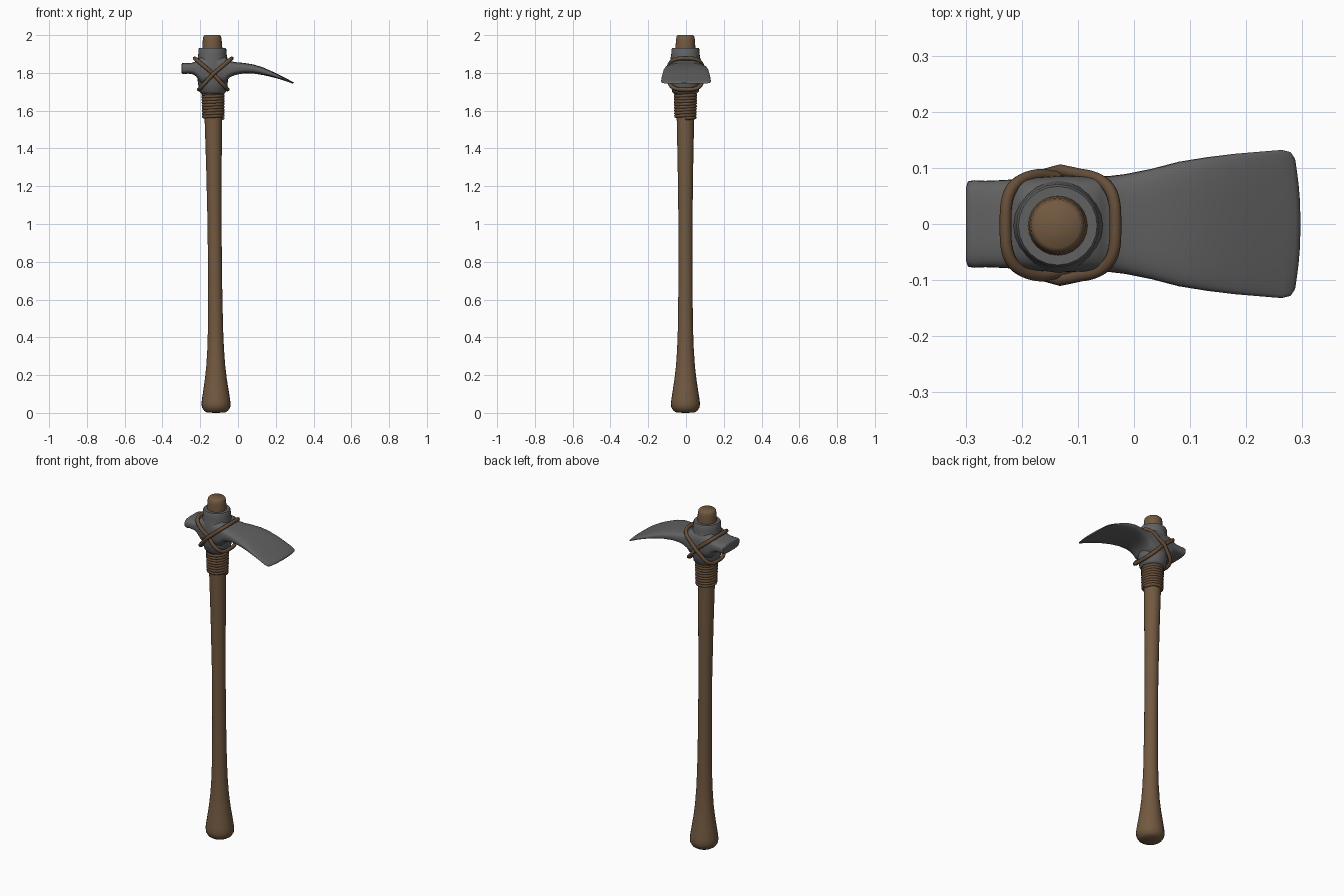
import bpy, bmesh
from math import sin, cos, pi, copysign
from mathutils import Vector

cube = bpy.data.objects.get("Cube")
if cube:
    bpy.data.objects.remove(cube)


def material(name, rgb):
    m = bpy.data.materials.new(name)
    m.use_nodes = True
    m.diffuse_color = (*rgb, 1)
    m.node_tree.nodes["Principled BSDF"].inputs["Base Color"].default_value = (*rgb, 1)
    return m


wood = material("brown wood", (0.17, 0.10, 0.052))
stone = material("grey stone", (0.12, 0.12, 0.12))
cord = material("dark brown cord", (0.135, 0.078, 0.042))


def finish(obj, mat, angle=45):
    obj.data.materials.append(mat)
    bpy.ops.object.select_all(action='DESELECT')
    obj.select_set(True)
    bpy.context.view_layer.objects.active = obj
    bpy.ops.object.shade_smooth_by_angle(angle=angle * pi / 180)


def loft(name, rings, mat, angle=45):
    """Skin a list of closed rings and cap both ends."""
    bm = bmesh.new()
    loops = [[bm.verts.new(p) for p in ring] for ring in rings]
    n = len(loops[0])
    for a, b in zip(loops, loops[1:]):
        for i in range(n):
            j = (i + 1) % n
            bm.faces.new((a[i], a[j], b[j], b[i]))
    bm.faces.new(loops[0])
    bm.faces.new(loops[-1])
    bmesh.ops.recalc_face_normals(bm, faces=bm.faces)
    mesh = bpy.data.meshes.new(name)
    bm.to_mesh(mesh)
    bm.free()
    obj = bpy.data.objects.new(name, mesh)
    bpy.context.collection.objects.link(obj)
    finish(obj, mat, angle)


def shaft_x(z):
    """The handle leans slightly towards the poll."""
    return -0.116 - 0.006 * z - 0.0022 * z * z


def disc(z, r, n=24):
    return [(shaft_x(z) + r * cos(2 * pi * i / n),
             -0.003 + r * sin(2 * pi * i / n), z) for i in range(n)]


def tube(name, points, radius, mat, cyclic):
    """Round cord through a list of points."""
    cu = bpy.data.curves.new(name, 'CURVE')
    cu.dimensions = '3D'
    cu.bevel_depth = radius
    cu.bevel_resolution = 2
    cu.use_fill_caps = True
    s = cu.splines.new('POLY')
    s.points.add(len(points) - 1)
    for p, co in zip(s.points, points):
        p.co = (*co, 1)
    s.use_cyclic_u = cyclic
    tmp = bpy.data.objects.new(name, cu)
    mesh = bpy.data.meshes.new_from_object(tmp)
    bpy.data.objects.remove(tmp)
    obj = bpy.data.objects.new(name, mesh)
    bpy.context.collection.objects.link(obj)
    finish(obj, mat, 60)


# Handle with swollen foot and slightly chamfered top
handle = [(0.012, 0.0), (0.05, 0.003), (0.064, 0.012), (0.075, 0.03),
          (0.077, 0.05), (0.074, 0.075), (0.067, 0.12), (0.058, 0.18),
          (0.050, 0.25), (0.044, 0.34), (0.040, 0.45), (0.037, 0.7),
          (0.037, 1.0), (0.041, 1.3), (0.046, 1.55), (0.050, 1.75),
          (0.053, 1.93), (0.050, 1.975), (0.047, 1.993), (0.040, 2.0)]
loft("handle", [disc(z, r) for r, z in handle], wood, 50)

# Stone collar around the handle
collar = [(0.060, 1.69), (0.070, 1.70), (0.078, 1.74), (0.084, 1.79),
          (0.084, 1.84), (0.079, 1.875), (0.075, 1.90),
          (0.074, 1.925), (0.070, 1.932), (0.054, 1.932)]
loft("head_collar", [disc(z, r) for r, z in collar], stone, 50)


# Head from poll to blade: rounded-box sections along x
def section(x, half_w, low, high, bow=0.0, n=32, power=0.6):
    ring = []
    for i in range(n):
        c, s = cos(2 * pi * i / n), sin(2 * pi * i / n)
        u = copysign(abs(c) ** power, c)
        v = copysign(abs(s) ** power, s)
        ring.append((x - bow * u * u, half_w * u,
                     (low + high) / 2 + v * (high - low) / 2))
    return ring


head = [(-0.299, 0.066, 1.802, 1.845), (-0.296, 0.076, 1.796, 1.851),
        (-0.285, 0.078, 1.793, 1.853), (-0.265, 0.077, 1.796, 1.852),
        (-0.240, 0.078, 1.793, 1.854), (-0.222, 0.079, 1.782, 1.862),
        (-0.208, 0.080, 1.762, 1.876), (-0.195, 0.082, 1.742, 1.888),
        (-0.132, 0.086, 1.737, 1.892), (-0.072, 0.085, 1.742, 1.888),
        (-0.058, 0.085, 1.762, 1.874), (-0.040, 0.086, 1.778, 1.863),
        (-0.015, 0.089, 1.789, 1.857), (0.03, 0.098, 1.797, 1.853),
        (0.08, 0.111, 1.797, 1.845), (0.13, 0.119, 1.789, 1.830),
        (0.18, 0.125, 1.778, 1.808), (0.23, 0.129, 1.764, 1.784),
        (0.27, 0.132, 1.751, 1.763), (0.288, 0.128, 1.745, 1.754),
        (0.297, 0.116, 1.743, 1.747)]
loft("head_blade", [section(x, w, lo, hi, 0.01 * max(0, x / 0.297) ** 4)
                    for x, w, lo, hi in head], stone, 60)

# Coiled cord under the head
turns, steps = 9, 28
coil = []
for i in range(turns * steps + 1):
    a, t = 2 * pi * i / steps, i / (turns * steps)
    z = 1.56 + 0.135 * t
    r = 0.050 + 0.003 * t
    coil.append((shaft_x(z) + r * cos(a), -0.003 + r * sin(a), z))
tube("handle_wrap", coil, 0.0095, cord, False)

# Two tilted cord loops crossing on front and back
for side, name in ((-1, "cross_cord_poll_side"), (1, "cross_cord_blade_side")):
    pts = []
    n = 64
    for i in range(n):
        c, s = cos(2 * pi * i / n), sin(2 * pi * i / n)
        u = copysign(abs(c) ** 0.6, c)
        v = copysign(abs(s) ** 0.6, s)
        reach = 0.098 if u > 0 else 0.076
        bump = 0.007 * side * max(0, 1 - abs(u) / 0.35)
        pts.append(Vector((-0.131 + side * u * reach,
                           v * (0.091 + bump) - 0.002,
                           1.795 + u * (0.082 if u > 0 else 0.083))))
    tube(name, pts, 0.0105, cord, True)
